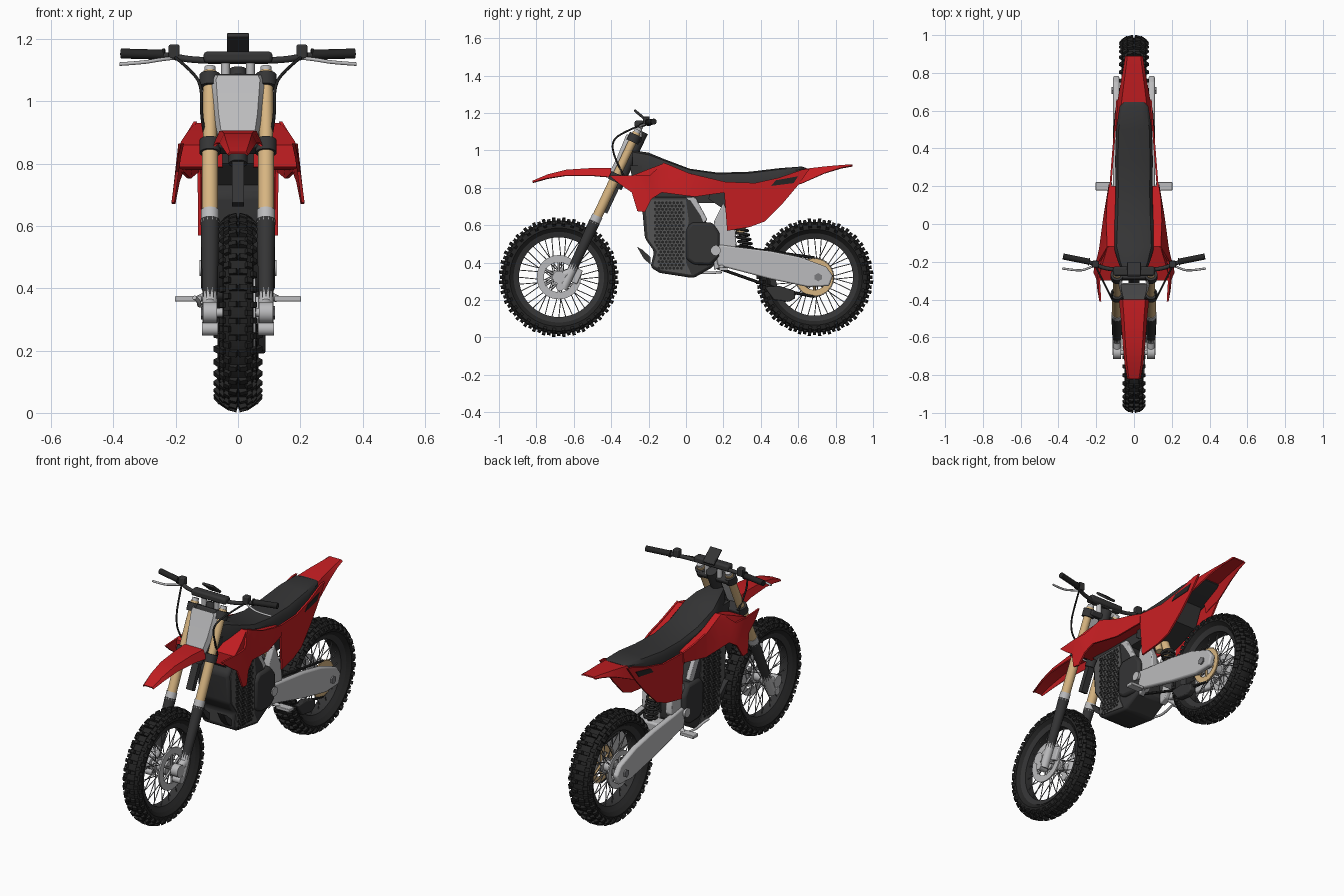
import bpy, bmesh
from math import sin, cos, pi, radians
from mathutils import Vector, Matrix

if "Cube" in bpy.data.objects:
    bpy.data.objects.remove(bpy.data.objects["Cube"])


def material(name, *rgb):
    m = bpy.data.materials.new(name)
    m.use_nodes = True
    m.diffuse_color = (*rgb, 1)
    bsdf = m.node_tree.nodes["Principled BSDF"]
    bsdf.inputs["Base Color"].default_value = (*rgb, 1)
    bsdf.inputs["Roughness"].default_value = 0.5
    return m


RED = material("red plastic", 0.56, 0.013, 0.016)
BLACK = material("black rubber", 0.018, 0.018, 0.018)
DARK = material("dark grey", 0.035, 0.035, 0.036)
PANEL = material("panel grey", 0.09, 0.09, 0.09)
STEEL = material("spoke grey", 0.2, 0.2, 0.21)
SILVER = material("silver", 0.5, 0.5, 0.51)
GOLD = material("gold", 0.68, 0.46, 0.22)


def finish(name, bm, mat, mirror=False, bevel=0, thick=0):
    bmesh.ops.recalc_face_normals(bm, faces=bm.faces)
    for f in bm.faces:
        f.smooth = True
    for e in bm.edges:
        e.smooth = len(e.link_faces) == 2 and e.calc_face_angle(0) < radians(35)
    me = bpy.data.meshes.new(name)
    bm.to_mesh(me)
    bm.free()
    me.materials.append(mat)
    ob = bpy.data.objects.new(name, me)
    bpy.context.collection.objects.link(ob)
    if thick:
        ob.modifiers.new("thickness", 'SOLIDIFY').thickness = thick
    if bevel:
        b = ob.modifiers.new("bevel", 'BEVEL')
        b.width, b.segments, b.limit_method = bevel, 2, 'ANGLE'
    if mirror:
        ob.modifiers.new("mirror", 'MIRROR')
    return ob


def skin(name, rows, mat, around=True, ring=False, caps=False, **kw):
    """Surface through a list of equal-length point rows."""
    bm = bmesh.new()
    vs = [[bm.verts.new(p) for p in row] for row in rows]
    n, m = len(vs), len(vs[0])
    for i in range(n if ring else n - 1):
        a, b = vs[i], vs[(i + 1) % n]
        for j in range(m if around else m - 1):
            k = (j + 1) % m
            bm.faces.new((a[j], a[k], b[k], b[j]))
    if caps:
        bm.faces.new(vs[0])
        bm.faces.new(vs[-1])
    return finish(name, bm, mat, **kw)


def lathe(name, profile, y, z, mat, seg=56):
    rows = [[(x, y + r * sin(2 * pi * i / seg), z + r * cos(2 * pi * i / seg))
             for x, r in profile] for i in range(seg)]
    return skin(name, rows, mat, ring=True)


def rod(bm, p, q, r1, r2=None, seg=16):
    p, q = Vector(p), Vector(q)
    d = q - p
    mx = Matrix.Translation((p + q) / 2) @ d.to_track_quat('Z', 'Y').to_matrix().to_4x4()
    bmesh.ops.create_cone(bm, cap_ends=True, segments=seg, radius1=r1,
                          radius2=r1 if r2 is None else r2, depth=d.length, matrix=mx)


def rods(name, mat, *specs, seg=16, **kw):
    bm = bmesh.new()
    for s in specs:
        rod(bm, *s, seg=seg)
    return finish(name, bm, mat, **kw)


def box(name, c, s, mat, tilt=0, **kw):
    bm = bmesh.new()
    bmesh.ops.create_cube(bm, matrix=Matrix.Translation(c) @ Matrix.Rotation(tilt, 4, 'X')
                          @ Matrix.Diagonal((*s, 1)))
    return finish(name, bm, mat, **kw)


def prism(name, pts, x0, x1, mat, **kw):
    return skin(name, [[(x, y, z) for y, z in pts] for x in (x0, x1)], mat, caps=True, **kw)


def panel(name, pts, width, mat, thick=0.01, inner=None, **kw):
    """Side panel cut from a y-z outline, bent so that x = width(y, z)."""
    bm = bmesh.new()
    bm.faces.new([bm.verts.new((0, y, z)) for y, z in pts])
    for i in range(-3, 7):
        bmesh.ops.bisect_plane(bm, geom=bm.verts[:] + bm.edges[:] + bm.faces[:],
                               plane_co=(0, i * 0.1 + 0.03, 0), plane_no=(0, 1, 0))
    bmesh.ops.triangulate(bm, faces=bm.faces[:])
    for v in bm.verts:
        v.co.x = width(v.co.y, v.co.z)
    new = bmesh.ops.extrude_face_region(bm, geom=bm.faces[:], use_keep_orig=True)["geom"]
    for v in new:
        if isinstance(v, bmesh.types.BMVert):
            v.co.x = v.co.x - thick if inner is None else inner
    return finish(name, bm, mat, mirror=True, **kw)


def tube(name, pts, r, mat, mirror=False):
    cu = bpy.data.curves.new(name, 'CURVE')
    cu.dimensions, cu.bevel_depth, cu.bevel_resolution = '3D', r, 3
    sp = cu.splines.new('NURBS')
    sp.points.add(len(pts) - 1)
    for q, p in zip(sp.points, pts):
        q.co = (*p, 1)
    sp.use_endpoint_u, sp.order_u = True, 3
    cu.use_fill_caps = True
    cu.materials.append(mat)
    ob = bpy.data.objects.new(name, cu)
    bpy.context.collection.objects.link(ob)
    if mirror:
        ob.modifiers.new("mirror", 'MIRROR')


AXLE = 0.322


def wheel(pre, y, r, w):
    lathe(pre + "_tyre", [(s * a * w, r - d) for s, a, d in (
        (-1, .6, .08), (-1, 1, .055), (-1, .92, .03), (-1, .5, .014),
        (1, .5, .014), (1, .92, .03), (1, 1, .055), (1, .6, .08))], y, AXLE, BLACK)
    lathe(pre + "_rim", [(-w * .7, r - .076), (-w * .5, r - .105),
                         (w * .5, r - .105), (w * .7, r - .076)], y, AXLE, DARK)
    # tread blocks in alternating rows
    bm = bmesh.new()
    for i in range(72):
        spots = ((-.3, 0, .5), (.3, 0, .5), (-.95, .022, .4), (.95, .022, .4)) if i % 2 else \
                ((-.66, .007, .4), (.66, .007, .4))
        for x, d, wide in spots:
            bmesh.ops.create_cube(bm, matrix=Matrix.Translation((0, y, AXLE))
                                  @ Matrix.Rotation(i * pi / 36, 4, 'X')
                                  @ Matrix.Translation((x * w, 0, r - .01 - d))
                                  @ Matrix.Rotation(x * .9, 4, 'Y')
                                  @ Matrix.Diagonal((wide * w, .018, .02, 1)))
    finish(pre + "_tread", bm, BLACK)
    # crossed spokes
    bm = bmesh.new()
    for i in range(36):
        a, s = i * pi / 18, (1 if i % 2 else -1)
        b = a + (.55 if i % 4 < 2 else -.55)
        rod(bm, (s * .03, y + .035 * sin(b), AXLE + .035 * cos(b)),
            (s * .008, y + (r - .1) * sin(a), AXLE + (r - .1) * cos(a)), .0025, seg=5)
    finish(pre + "_spokes", bm, STEEL)
    rods(pre + "_hub", SILVER, ((-.04, y, AXLE), (.04, y, AXLE), .03),
         ((-.04, y, AXLE), (-.025, y, AXLE), .042), ((.025, y, AXLE), (.04, y, AXLE), .042),
         ((-.105, y, AXLE), (.105, y, AXLE), .014), seg=24)


def rotor(name, y, x, outer, inner, mat, teeth=0):
    lathe(name, [(x - .004, inner), (x + .004, inner), (x + .004, outer), (x - .004, outer)],
          y, AXLE, mat)
    arms = [((x, y, AXLE), (x, y + inner * 1.05 * sin(k * pi / 3), AXLE + inner * 1.05 * cos(k * pi / 3)), .007)
            for k in range(6)]
    arms += [((x, y + outer * .97 * sin(k * 2 * pi / teeth), AXLE + outer * .97 * cos(k * 2 * pi / teeth)),
              (x, y + outer * 1.06 * sin(k * 2 * pi / teeth), AXLE + outer * 1.06 * cos(k * 2 * pi / teeth)),
              .004, .002) for k in range(teeth)]
    rods(name + "_arms", mat, *arms, seg=6)


FRONT, REAR = -0.68, 0.687
wheel("front", FRONT, 0.318, 0.05)
wheel("rear", REAR, 0.311, 0.066)
rotor("front_brake_disc", FRONT, .052, .118, .08, SILVER)
rotor("rear_brake_disc", REAR, -.055, .105, .075, SILVER)
rotor("sprocket", REAR, .06, .1, .068, GOLD, teeth=40)


# Fork: stanchions, guards and axle lugs along the rake line
def fork(z, x=.09, dy=0):
    return (x, -.49 + (z - .615) * .472 + dy, z)


rods("fork_upper", GOLD, (fork(.64), fork(.86), .026), (fork(.86), fork(1.095), .022), seg=24, mirror=True)
rods("fork_collar", SILVER, (fork(.61), fork(.65), .029), (fork(1.09), fork(1.11), .018), seg=24, mirror=True)
rods("fork_guard", DARK, (fork(.36), fork(.62), .024, .03), seg=12, mirror=True)
rods("fork_lower", SILVER, (fork(.26), fork(.4), .024), (fork(.27, .065, -.02), fork(.27, .115, -.02), .022),
     ((.068, FRONT, AXLE), (.112, FRONT, AXLE), .034), ((.09, FRONT, AXLE), fork(.35), .022), seg=20, mirror=True)
box("front_caliper", (.06, -.59, .33), (.03, .05, .08), SILVER, tilt=-.4, bevel=.006)
for nm, z in (("lower_clamp", .855), ("upper_clamp", 1.065)):
    box(nm, fork(z, 0, .012), (.2, .06, .03), DARK, tilt=-.44, bevel=.008)
    rods(nm + "_rings", DARK, (fork(z - .02), fork(z + .02), .034), seg=20, mirror=True)
rods("steering_stem", DARK, (fork(.8, 0, .03), fork(1.1, 0, .03), .03))
box("fender_brace", fork(.75, 0, .03), (.04, .03, .18), DARK, tilt=-.44)

# Handlebar and controls
tube("handlebar", [(x, y, z) for x, y, z in ((-.36, -.175, 1.153), (-.23, -.2, 1.15), (-.14, -.245, 1.13),
     (.14, -.245, 1.13), (.23, -.2, 1.15), (.36, -.175, 1.153))], .011, DARK)
rods("grip", BLACK, ((.235, -.2, 1.15), (.375, -.172, 1.154), .016), ((.235, -.2, 1.15), (.242, -.199, 1.15), .02), mirror=True)
tube("lever", [(.2, -.215, 1.14), (.25, -.24, 1.135), (.3, -.248, 1.125), (.38, -.235, 1.12)], .006, SILVER, True)
box("control_mount", (.205, -.212, 1.16), (.035, .035, .045), DARK, bevel=.005, mirror=True)
box("bar_pad", (0, -.25, 1.142), (.22, .05, .036), DARK, bevel=.01)
box("display", (0, -.24, 1.185), (.072, .095, .014), DARK, tilt=-.7, bevel=.004)
rods("bar_clamp", SILVER, ((.04, -.25, 1.07), (.04, -.25, 1.13), .014), mirror=True)
tube("cable", [(.2, -.23, 1.14), (.15, -.33, 1.1), (.115, -.4, 1.05), (.12, -.38, .95), (.1, -.33, .86)], .005, BLACK, True)

# Number plate and fenders
skin("number_plate", [[(-h, y + .03, z), (-h * .8, y, z), (h * .8, y, z), (h, y + .03, z)]
     for h, y, z in ((.06, -.42, .86), (.078, -.37, .96), (.088, -.325, 1.07), (.08, -.318, 1.085))],
     SILVER, around=False, thick=.008)


def fender(name, secs):
    skin(name, [[(-h, y, z - d), (-h * .75, y, z), (h * .75, y, z), (h, y, z - d)] for y, h, z, d in secs],
         RED, around=False, thick=.008)


fender("front_fender", [(-.82, .035, .838, .008), (-.74, .05, .872, .02), (-.64, .06, .897, .03),
                        (-.5, .07, .906, .04), (-.4, .08, .905, .048)])
fender("rear_fender", [(.5, .1, .885, .09), (.62, .092, .9, .075), (.74, .072, .914, .035),
                       (.83, .056, .922, .014), (.89, .047, .926, .006)])

# Seat with raised nose
SHAPE = [(-1, 0), (-1, .6), (-.85, .9), (-.5, 1), (.5, 1), (.85, .9), (1, .6), (1, 0)]
skin("seat", [[(u * h, y, lo + v * (hi - lo)) for u, v in SHAPE] for y, h, lo, hi in (
    (-.285, .05, .91, 1.0), (-.2, .085, .87, .988), (-.12, .108, .87, .955), (.02, .102, .84, .902),
    (.17, .097, .81, .881), (.34, .1, .81, .886), (.5, .095, .84, .905), (.62, .076, .88, .914),
    (.645, .06, .89, .905))], DARK, caps=True)


# Shrouds and side panels
def shroud_x(y, z):
    base = .19 + (y + .41) * .06 if y < -.25 else .2 - (y + .25) * .15
    return base - max(0, z - .85) * .45 + max(0, .8 - z) * .12


def side_x(y, z):
    return .13 - (y - .2) * .08


panel("shroud", [(-.41, .865), (-.195, .865), (-.12, .935), (.02, .877), (.21, .832), (.21, .775), (.045, .752),
                 (-.13, .775), (-.185, .74), (-.22, .67), (-.26, .675), (-.29, .775), (-.355, .82)], shroud_x, RED)
panel("shroud_body", [(-.3, .79), (-.3, .86), (-.2, .9), (-.12, .93), (.02, .872), (.2, .828), (.2, .78), (-.13, .78)],
      lambda y, z: shroud_x(y, z) - .006, RED, inner=.05)
panel("side_panel", [(.2, .832), (.37, .826), (.5, .855), (.62, .897), (.66, .9), (.6, .815), (.52, .72),
                     (.42, .62), (.34, .59), (.22, .57)], side_x, RED)
panel("side_vent", [(.455, .81), (.48, .84), (.6, .862), (.575, .825)], lambda y, z: side_x(y, z) + .003, BLACK, thick=.005)
prism("airbox", [(.14, .83), (.48, .86), (.42, .72), (.24, .66), (.12, .74)], -.085, .085, DARK)
prism("main_frame", [(-.3, .92), (-.2, .92), (.15, .83), (.15, .72), (-.2, .72), (-.28, .8)], -.07, .07, DARK)

# Battery case with studded side panels, motor
prism("battery_case", [(-.235, .70), (-.2, .75), (.03, .75), (.09, .66), (.16, .5), (.15, .38), (.04, .317),
                       (-.14, .345), (-.19, .375), (-.17, .46), (-.22, .53)], -.1, .1, DARK, bevel=.015)
prism("battery_panel", [(-.215, .69), (-.185, .737), (.0, .737), (.015, .62), (.0, .55), (0, .4), (.03, .335),
                        (-.13, .36), (-.175, .385), (-.155, .46), (-.205, .53)], .099, .104, PANEL, mirror=True)
rods("panel_studs", BLACK, *[((.103, -.165 + j * .02 + (i % 2) * .01, .51 + i * .0175),
                              (.106, -.165 + j * .02 + (i % 2) * .01, .51 + i * .0175), .0085)
                             for i in range(-8, 13) for j in range(0 if i > -2 else 1, 8)], seg=6, mirror=True)
prism("battery_fin", [(-.262, .485), (-.235, .47), (-.19, .43), (-.19, .39), (-.225, .42)], .05, .09, DARK, mirror=True)
prism("motor_cover", [(0, .42), (0, .58), (.03, .615), (.14, .615), (.18, .56), (.18, .43), (.13, .385), (.04, .39)],
      .05, .118, DARK, bevel=.015, mirror=True)

# Frame members, swingarm and pivot
prism("frame_strut", [(.0, .75), (.05, .75), (.115, .63), (.08, .6)], .075, .1, SILVER, mirror=True, bevel=.005)
prism("frame_plate", [(.15, .62), (.2, .72), (.24, .62), (.265, .57), (.27, .49), (.2, .38), (.15, .36)],
      .055, .095, SILVER, mirror=True, bevel=.006)
prism("swingarm", [(.15, .5), (.26, .485), (.45, .462), (.61, .43), (.75, .378), (.785, .33), (.765, .275),
                   (.65, .27), (.45, .312), (.26, .362), (.17, .385)], .078, .11, SILVER, mirror=True, bevel=.008)
box("swingarm_bridge", (0, .31, .42), (.17, .08, .07), SILVER, bevel=.01)
rods("pivot_cap", SILVER, ((.1, .16, .465), (.124, .16, .465), .026), seg=24, mirror=True)
rods("axle_nut", STEEL, ((.105, REAR + .02, AXLE), (.118, REAR + .02, AXLE), .022), seg=6, mirror=True)
prism("chain_guide", [(.42, .27), (.5, .275), (.58, .25), (.585, .21), (.55, .19), (.47, .2)], .05, .088, DARK, bevel=.006)
rods("chain", BLACK, ((.06, .16, .375), (.06, .5, .255), .008), ((.06, .5, .255), (.06, REAR, .218), .008),
     ((.06, .16, .5), (.06, REAR, .426), .008), seg=6)

# Rear shock
rods("shock_body", GOLD, ((0, .24, .72), (0, .3, .56), .026), ((.045, .24, .7), (.045, .27, .6), .02), seg=20)
rods("shock_rod", DARK, ((0, .29, .59), (0, .335, .43), .014), ((0, .285, .6), (0, .29, .585), .04))
tube("shock_spring", [(.036 * cos(t * pi / 4), .288 + t * .00085 + .036 * sin(t * pi / 4), .6 - t * .0029)
                      for t in range(49)], .007, BLACK)

# Foot pegs and brake pedal
box("foot_peg", (.16, .2, .366), (.085, .045, .018), SILVER, mirror=True, bevel=.003)
rods("peg_bracket", SILVER, ((.08, .18, .39), (.125, .2, .366), .012), mirror=True)
tube("brake_pedal", [(-.11, .19, .35), (-.125, .1, .34), (-.125, .02, .36), (-.14, -.01, .37)], .007, SILVER)
